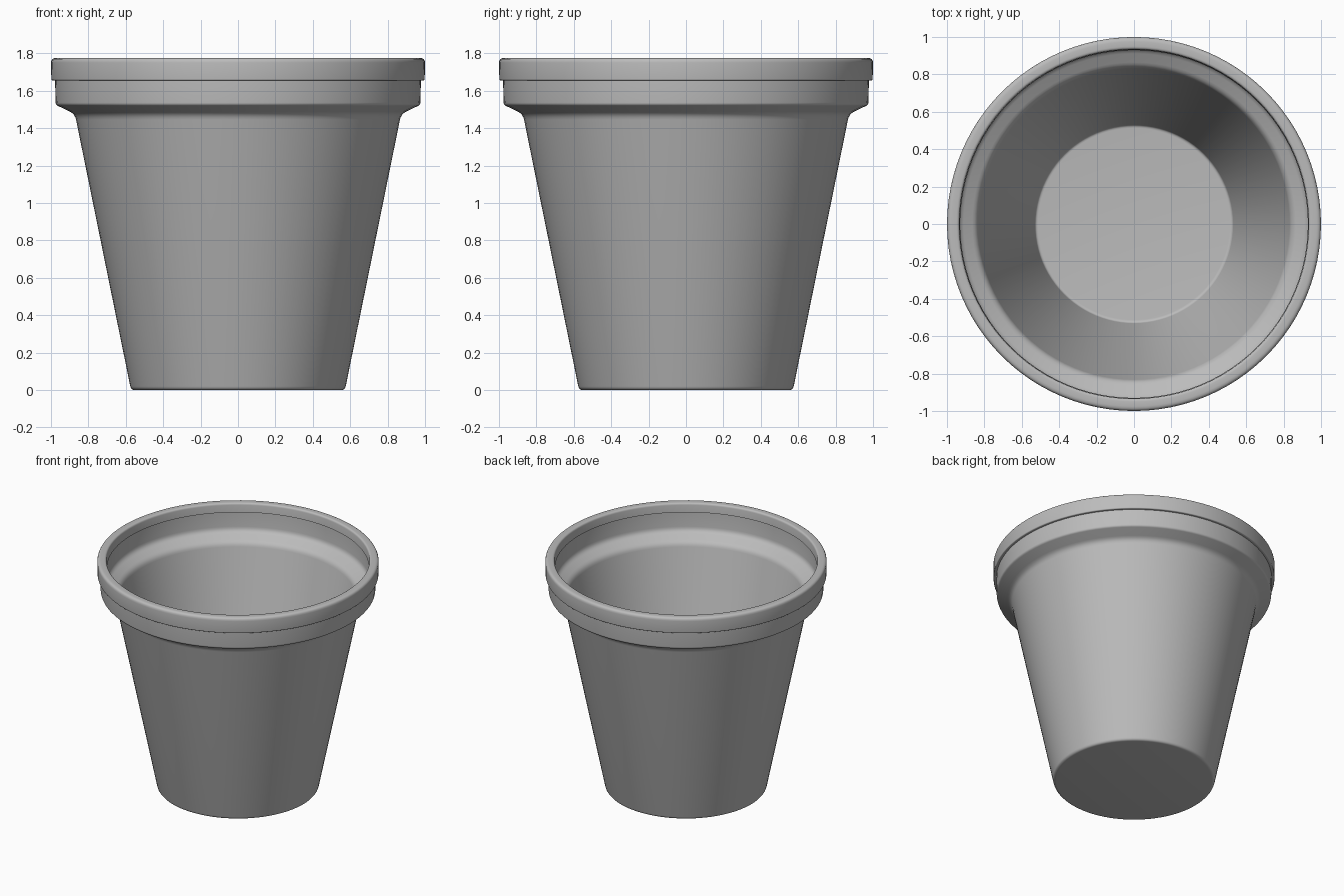
import bpy
import bmesh
from math import radians, tau
from mathutils import Vector, Matrix

cube = bpy.data.objects.get("Cube")
if cube:
    bpy.data.objects.remove(cube, do_unlink=True)

grey = bpy.data.materials.new("plain grey")
grey.use_nodes = True
colour = (0.5, 0.5, 0.5, 1)
grey.diffuse_color = colour
grey.node_tree.nodes["Principled BSDF"].inputs["Base Color"].default_value = colour


def rounded(points, steps=4):
    """Round each (radius, height, fillet) corner with a small curve."""
    result = []
    for i, (r, z, fillet) in enumerate(points):
        corner = Vector((r, 0, z))
        if not fillet:
            result.append(corner)
            continue
        before = Vector((points[i - 1][0], 0, points[i - 1][1]))
        after = Vector((points[i + 1][0], 0, points[i + 1][1]))
        a = corner + (before - corner).normalized() * fillet
        b = corner + (after - corner).normalized() * fillet
        for s in range(steps + 1):
            t = s / steps
            result.append(a * (1 - t) ** 2 + corner * 2 * t * (1 - t) + b * t * t)
    return result


def lathe(name, points, segments=96):
    bm = bmesh.new()
    verts = [bm.verts.new(p) for p in rounded(points)]
    edges = [bm.edges.new(pair) for pair in zip(verts, verts[1:])]
    bmesh.ops.spin(bm, geom=verts + edges, cent=(0, 0, 0), axis=(0, 0, 1),
                   angle=tau, steps=segments, use_duplicate=False)
    bmesh.ops.remove_doubles(bm, verts=bm.verts, dist=0.0005)
    bmesh.ops.recalc_face_normals(bm, faces=bm.faces)
    mesh = bpy.data.meshes.new(name)
    bm.to_mesh(mesh)
    bm.free()
    obj = bpy.data.objects.new(name, mesh)
    bpy.context.collection.objects.link(obj)
    mesh.materials.append(grey)
    bpy.ops.object.select_all(action="DESELECT")
    obj.select_set(True)
    bpy.context.view_layer.objects.active = obj
    bpy.ops.object.shade_smooth_by_angle(angle=radians(35))
    return obj


# Hollow pot: underside, outer wall, banded rim, then inner wall and floor
lathe("flower_pot", [
    (0, 0, 0),
    (0.572, 0, 0.02),
    (0.872, 1.475, 0.03),
    (0.975, 1.525, 0.012),
    (0.978, 1.655, 0),
    (0.998, 1.655, 0.008),
    (1.0, 1.775, 0.025),
    (0.935, 1.775, 0.015),
    (0.93, 1.705, 0),
    (0.942, 1.7, 0),
    (0.938, 1.56, 0.03),
    (0.838, 1.51, 0.03),
    (0.528, 0.035, 0.015),
    (0, 0.035, 0),
])
